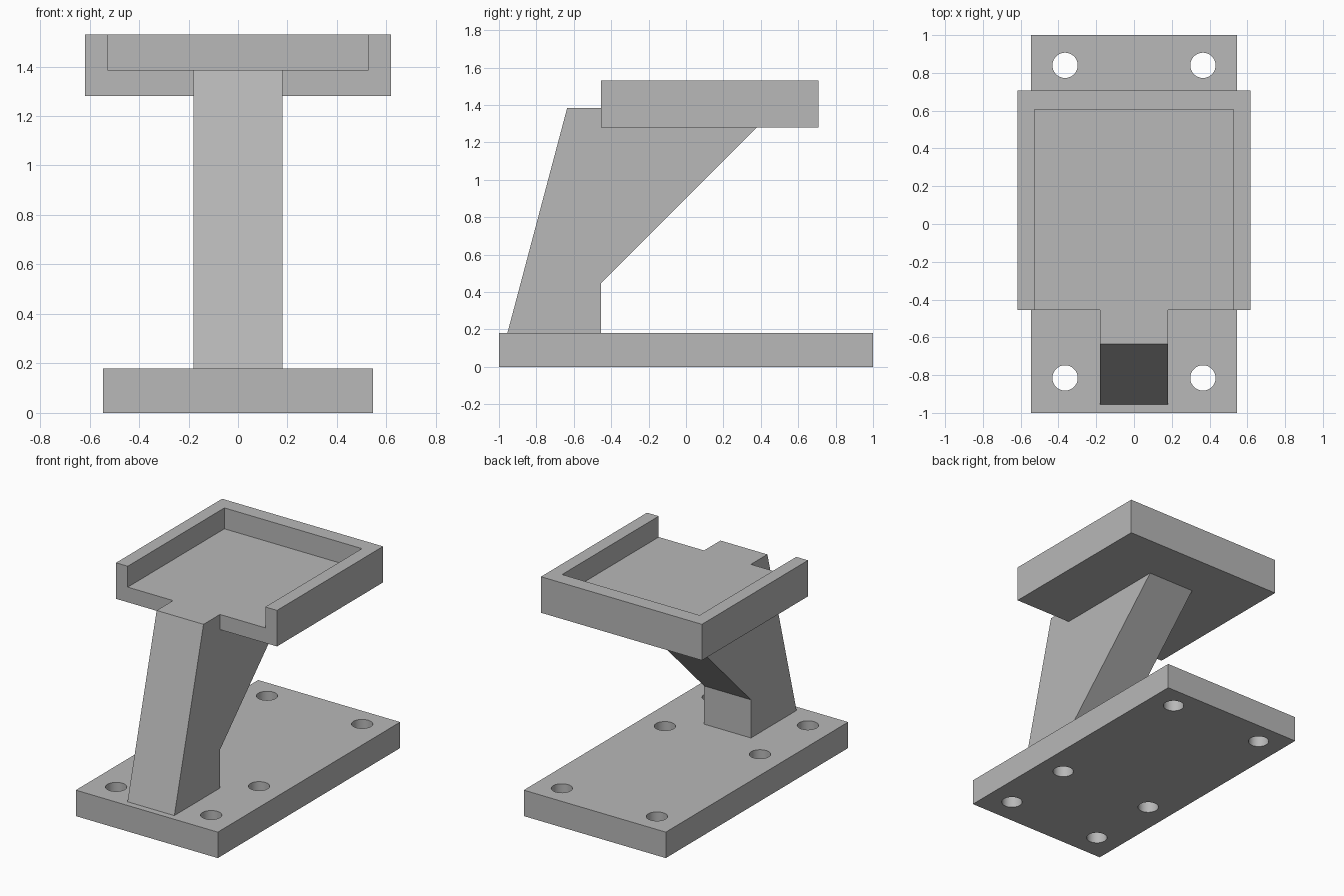
import bpy
import bmesh
from mathutils import Vector

if "Cube" in bpy.data.objects:
    bpy.data.objects.remove(bpy.data.objects["Cube"], do_unlink=True)

# Single grey material
GREY = (0.48, 0.48, 0.48, 1.0)
grey = bpy.data.materials.new("plain grey")
grey.use_nodes = True
grey.diffuse_color = GREY
grey.node_tree.nodes["Principled BSDF"].inputs["Base Color"].default_value = GREY


def prism(name, outline, direction):
    """Extrude a flat outline along a direction into a closed solid."""
    bm = bmesh.new()
    face = bm.faces.new([bm.verts.new(p) for p in outline])
    extruded = bmesh.ops.extrude_face_region(bm, geom=[face], use_keep_orig=True)
    moved = [v for v in extruded["geom"] if isinstance(v, bmesh.types.BMVert)]
    bmesh.ops.translate(bm, verts=moved, vec=Vector(direction))
    bmesh.ops.recalc_face_normals(bm, faces=bm.faces)
    mesh = bpy.data.meshes.new(name)
    bm.to_mesh(mesh)
    bm.free()
    mesh.materials.append(grey)
    obj = bpy.data.objects.new(name, mesh)
    bpy.context.collection.objects.link(obj)
    return obj


def box(name, half_width, y0, y1, z0, z1):
    w = half_width
    outline = [(-w, y0, z0), (w, y0, z0), (w, y1, z0), (-w, y1, z0)]
    return prism(name, outline, (0, 0, z1 - z0))


def cut(target, cutters):
    """Subtract the cutters, apply the result and discard them."""
    for cutter in cutters:
        cutter.hide_render = True
        mod = target.modifiers.new("cut", "BOOLEAN")
        mod.operation = "DIFFERENCE"
        mod.solver = "EXACT"
        mod.object = cutter
    graph = bpy.context.evaluated_depsgraph_get()
    result = bpy.data.meshes.new_from_object(target.evaluated_get(graph))
    target.modifiers.clear()
    target.data = result
    for cutter in cutters:
        bpy.data.objects.remove(cutter, do_unlink=True)


BASE_TOP, TRAY_BOTTOM, TRAY_FLOOR, TRAY_TOP = 0.18, 1.28, 1.385, 1.53
TRAY_FRONT = -0.455

# Base plate with three pairs of screw holes
base = box("base_plate", 0.545, -1, 1, 0, BASE_TOP)
drills = []
for y in (-0.815, -0.29, 0.84):
    for x in (-0.365, 0.365):
        bpy.ops.mesh.primitive_cylinder_add(
            vertices=48, radius=0.067, depth=1, location=(x, y, 0))
        drills.append(bpy.context.object)
cut(base, drills)
base.data.shade_flat()
bpy.ops.object.select_all(action="DESELECT")
base.select_set(True)
bpy.context.view_layer.objects.active = base
bpy.ops.object.shade_smooth_by_angle(angle=0.5)

# Leaning support arm with an overhang brace under the tray
ARM = 0.18
side = [(-0.955, BASE_TOP), (TRAY_FRONT, BASE_TOP), (TRAY_FRONT, 0.445),
        (0.38, TRAY_BOTTOM), (TRAY_FRONT, TRAY_BOTTOM),
        (TRAY_FRONT, TRAY_FLOOR), (-0.635, TRAY_FLOOR)]
prism("support_arm", [(-ARM, y, z) for y, z in side], (2 * ARM, 0, 0))

# Tray with a rim on three sides, open at the front
tray = box("tray", 0.618, TRAY_FRONT, 0.708, TRAY_BOTTOM, TRAY_TOP)
cut(tray, [box("recess", 0.528, -0.8, 0.605, TRAY_FLOOR, 2)])
